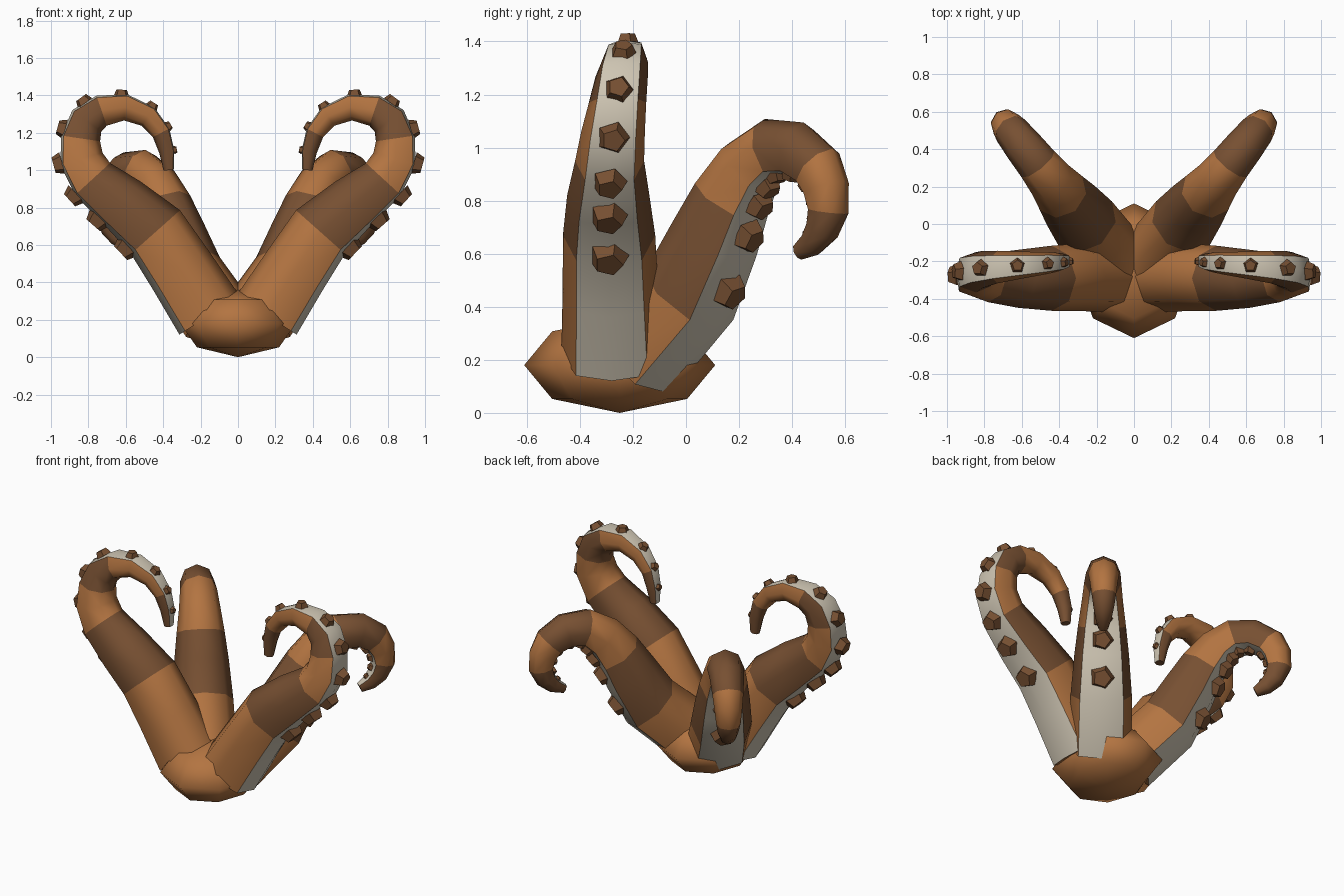
import bpy, bmesh, math
from mathutils import Vector, Matrix

if "Cube" in bpy.data.objects:
    bpy.data.objects.remove(bpy.data.objects["Cube"])


def material(name, rgb):
    m = bpy.data.materials.new(name)
    m.diffuse_color = (*rgb, 1)
    m.use_nodes = True
    m.node_tree.nodes["Principled BSDF"].inputs["Base Color"].default_value = m.diffuse_color
    return m


LIGHT = material("light brown", (0.45, 0.175, 0.053))
DARK = material("dark brown", (0.185, 0.080, 0.032))
PALE = material("pale belly", (0.62, 0.56, 0.45))


def finish(bm, name, mats, angle):
    bmesh.ops.recalc_face_normals(bm, faces=bm.faces)
    me = bpy.data.meshes.new(name)
    bm.to_mesh(me)
    bm.free()
    for m in mats:
        me.materials.append(m)
    me.shade_smooth()
    me.set_sharp_from_angle(angle=math.radians(angle))
    ob = bpy.data.objects.new(name, me)
    bpy.context.collection.objects.link(ob)
    return ob


# Arm cross-section (toward belly, sideways): octagon with a flattened belly
C = math.sqrt(0.5)
SECTION = [(0.95, 0), (0.83, 0.71), (0, 1), (-C, C), (-1, 0), (-C, -C), (0, -1), (0.83, -0.71)]


def tentacle(name, path, lateral, dark_segments, suckers, side):
    pts = [Vector(p[:3]) for p in path]
    rad = [p[3] for p in path]
    n = len(pts)
    belly = []
    for i in range(n):
        t = pts[min(i + 1, n - 1)] - pts[max(i - 1, 0)]
        belly.append(lateral.cross(t).normalized())
    flip = Matrix.Diagonal((side, 1, 1, 1))

    # Banded arm with a pale belly
    bm = bmesh.new()
    rings = []
    for i, (c, r, b) in enumerate(zip(pts, rad, belly)):
        rings.append([bm.verts.new(flip @ (c + r * ((1.02 if k == 0 and i < 3 else p) * b + q * lateral)))
                      for k, (p, q) in enumerate(SECTION)])
    for i in range(n - 1):
        for k in range(8):
            j = (k + 1) % 8
            f = bm.faces.new((rings[i][k], rings[i][j], rings[i + 1][j], rings[i + 1][k]))
            f.material_index = 2 if k in (0, 7) else int(i in dark_segments)
    bm.faces.new(rings[0])
    bm.faces.new(rings[-1]).material_index = 1
    finish(bm, name, (LIGHT, DARK, PALE), 50)

    # Five-sided suckers along the belly
    bm = bmesh.new()
    for t, r in suckers:
        i = min(int(t), n - 2)
        u = t - i
        z = belly[i].lerp(belly[i + 1], u).normalized()
        h = r * 0.75
        pos = pts[i].lerp(pts[i + 1], u) + z * ((rad[i] * (1 - u) + rad[i + 1] * u) * 0.95 + h * 0.3)
        x = lateral.cross(z).normalized()
        rot = Matrix((x, z.cross(x), z)).transposed().to_4x4()
        bmesh.ops.create_cone(bm, cap_ends=True, segments=5, radius1=r, radius2=r * 0.7,
                              depth=h, matrix=flip @ Matrix.Translation(pos) @ rot)
    finish(bm, name + "_suckers", (DARK,), 30)


# Base body: squashed eight-sided ball
bm = bmesh.new()
bmesh.ops.create_uvsphere(bm, u_segments=8, v_segments=4, radius=1,
                          matrix=Matrix.Translation((0, -0.25, 0.18)) @ Matrix.Diagonal((0.31, 0.36, 0.18, 1)))
finish(bm, "base_body", (LIGHT,), 85)

# Front arms: rise outward, curl back in
front = [(0.15, -0.28, 0.225, 0.19), (0.30, -0.285, 0.46, 0.18), (0.44, -0.29, 0.67, 0.174),
         (0.62, -0.293, 0.82, 0.155), (0.78, -0.288, 0.95, 0.13), (0.84, -0.275, 1.06, 0.12),
         (0.844, -0.258, 1.17, 0.108), (0.81, -0.243, 1.265, 0.099), (0.73, -0.23, 1.32, 0.087),
         (0.60, -0.22, 1.337, 0.072), (0.48, -0.21, 1.287, 0.061), (0.41, -0.205, 1.20, 0.051),
         (0.38, -0.20, 1.10, 0.042), (0.37, -0.20, 1.00, 0.028)]
front_suckers = [(2.2, 0.078), (3.2, 0.073), (4.0, 0.067), (5.05, 0.063), (6.25, 0.056),
                 (7.5, 0.049), (8.8, 0.042), (9.9, 0.036), (10.9, 0.03), (12.0, 0.024)]

# Back arms: rise toward the back corners, curl down (y, z, radius in a slanted plane)
back_yz = [(-0.19, 0.225, 0.19), (0.005, 0.45, 0.185), (0.10, 0.66, 0.165), (0.165, 0.81, 0.145),
           (0.235, 0.93, 0.125), (0.32, 1.0, 0.112), (0.42, 0.995, 0.104), (0.50, 0.93, 0.094),
           (0.532, 0.85, 0.084), (0.54, 0.76, 0.074), (0.515, 0.685, 0.062), (0.475, 0.635, 0.048),
           (0.425, 0.605, 0.03)]
back = [(0.31 + (y - 0.065) * 0.8, y, z, r) for y, z, r in back_yz]
back_suckers = [(1.5, 0.078), (2.55, 0.071), (3.45, 0.064), (4.2, 0.056), (5.0, 0.048),
                (6.0, 0.042), (7.2, 0.036), (8.5, 0.032), (9.7, 0.027), (10.9, 0.021)]

for side, label in ((1, "right"), (-1, "left")):
    tentacle("front_arm_" + label, front, Vector((0, 1, 0)), (2, 3, 6, 7, 11, 12), front_suckers, side)
    tentacle("back_arm_" + label, back, Vector((-0.78, 0.625, 0)), (1, 2, 5, 6, 9, 10, 11), back_suckers, side)
